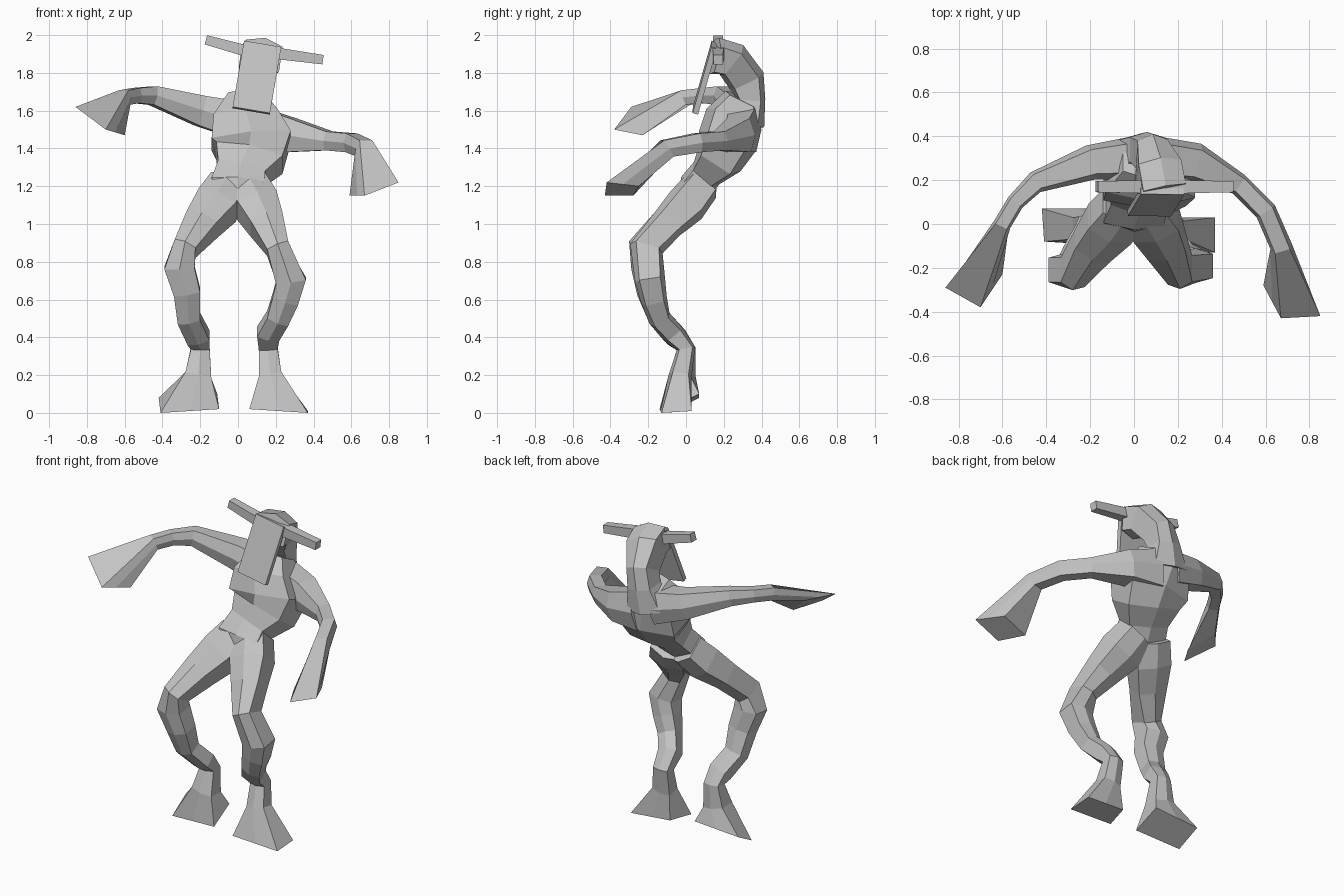
import bpy, bmesh
from mathutils import Vector

cube = bpy.data.objects.get("Cube")
if cube:
    bpy.data.objects.remove(cube, do_unlink=True)

# Single plain colour
grey = bpy.data.materials.new("plain_grey")
grey.use_nodes = True
colour = (.55, .55, .55, 1)
grey.diffuse_color = colour
grey.node_tree.nodes["Principled BSDF"].inputs["Base Color"].default_value = colour

ACROSS = Vector((1, 0, 0))
TIPPED = Vector((1, 0, -.15))
UP = Vector((0, 0, 1))


def cross_section(centre, along, axis, size, depth, ridge):
    """Six-sided ring square to the path, with a ridge on the front and back."""
    main = (axis - along * axis.dot(along)).normalized() * size
    other = along.cross(main).normalized() * depth
    corner = other * ridge
    return [centre + main + corner, centre + other, centre - main + corner,
            centre - main - corner, centre - other, centre + main - corner]


def stump_ring(corners):
    """Flat four-cornered end, with two edges split to match the six-sided rings."""
    a, b, c, d = corners
    return [a, (a + b) / 2, b, c, (c + d) / 2, d]


def loft(name, axis, stations, end=(), ridge=.7):
    """Skin rings along a path of stations: x, y, z, half size along the axis,
    and the half size across it where that differs."""
    corners = [Vector(p) for p in end]
    centres = [Vector(s[:3]) for s in stations]
    path = list(centres)
    if corners:
        path.append(sum(corners, Vector()) / len(corners))
    rings = []
    for i, (centre, station) in enumerate(zip(centres, stations)):
        along = (path[min(i + 1, len(path) - 1)] - path[max(i - 1, 0)]).normalized()
        rings.append(cross_section(centre, along, axis, station[3], station[-1], ridge))
    if corners:
        rings.append(stump_ring(corners))

    bm = bmesh.new()
    loops = [[bm.verts.new(p) for p in ring] for ring in rings]
    for low, high in zip(loops, loops[1:]):
        for k in range(len(low)):
            n = (k + 1) % len(low)
            bm.faces.new((low[k], low[n], high[n], high[k]))
    bm.faces.new(loops[0])
    bm.faces.new(loops[-1])
    bmesh.ops.recalc_face_normals(bm, faces=bm.faces)
    mesh = bpy.data.meshes.new(name)
    bm.to_mesh(mesh)
    bm.free()
    mesh.materials.append(grey)
    bpy.context.collection.objects.link(bpy.data.objects.new(name, mesh))


# Torso, from crotch to neck base
loft("torso", ACROSS, [
    (0, 0, 1.1, .05),
    (0, .05, 1.2, .14, .09),
    (.02, .11, 1.27, .13, .09),
    (.06, .18, 1.35, .18, .13),
    (.07, .22, 1.44, .21, .16),
    (.04, .25, 1.56, .17, .15),
    (.05, .3, 1.66, .1),
])

# Head, bending forward out of the neck and tipped to one side
loft("head", TIPPED, [
    (.04, .3, 1.55, .12),
    (.06, .34, 1.67, .08),
    (.08, .32, 1.76, .07, .1),
    (.11, .24, 1.87, .1),
    (.13, .15, 1.89, .1),
])
loft("face_plate", TIPPED, [
    (.13, .15, 1.95, .1, .015),
    (.07, .05, 1.6, .1, .015),
], ridge=1)
loft("horns", UP, [
    (-.17, .17, 1.975, .025),
    (.03, .17, 1.92, .03),
    (.23, .17, 1.9, .03),
    (.45, .17, 1.87, .025),
], ridge=1)

# Arms ending in flared stumps
loft("left_arm", UP, [
    (.1, .3, 1.5, .12, .1),
    (.28, .28, 1.47, .09),
    (.48, .18, 1.44, .05),
    (.6, .06, 1.43, .05),
    (.67, -.1, 1.4, .05),
], end=[(.67, -.43, 1.15), (.59, -.28, 1.15), (.77, -.25, 1.2), (.85, -.42, 1.22)])
loft("right_arm", UP, [
    (0, .3, 1.55, .1),
    (-.2, .28, 1.6, .08),
    (-.45, .19, 1.68, .05),
    (-.54, .1, 1.68, .04),
    (-.6, 0, 1.67, .04),
], end=[(-.86, -.29, 1.62), (-.74, -.15, 1.6), (-.6, -.23, 1.47), (-.7, -.38, 1.5)])

# Legs ending in flared hooves
loft("left_leg", ACROSS, [
    (.05, .08, 1.2, .1),
    (.1, 0, 1.1, .11),
    (.15, -.1, 1, .09),
    (.21, -.21, .87, .06, .09),
    (.28, -.19, .7, .08),
    (.25, -.17, .6, .07),
    (.21, -.14, .5, .06),
    (.16, -.07, .42, .06),
    (.16, 0, .34, .05),
    (.17, -.03, .2, .06),
], end=[(.37, -.13, 0), (.06, -.14, .02), (.1, .02, .03), (.37, .03, .01)])
loft("right_leg", ACROSS, [
    (-.05, .08, 1.2, .1),
    (-.11, 0, 1.1, .11),
    (-.19, -.1, 1, .09),
    (-.28, -.22, .87, .06, .09),
    (-.31, -.21, .77, .08),
    (-.27, -.19, .64, .07),
    (-.26, -.14, .5, .06),
    (-.21, -.05, .4, .06),
    (-.2, 0, .34, .05),
    (-.21, -.02, .2, .07),
], end=[(-.1, -.1, .02), (-.41, -.08, 0), (-.42, .07, .08), (-.11, .07, .1)])
